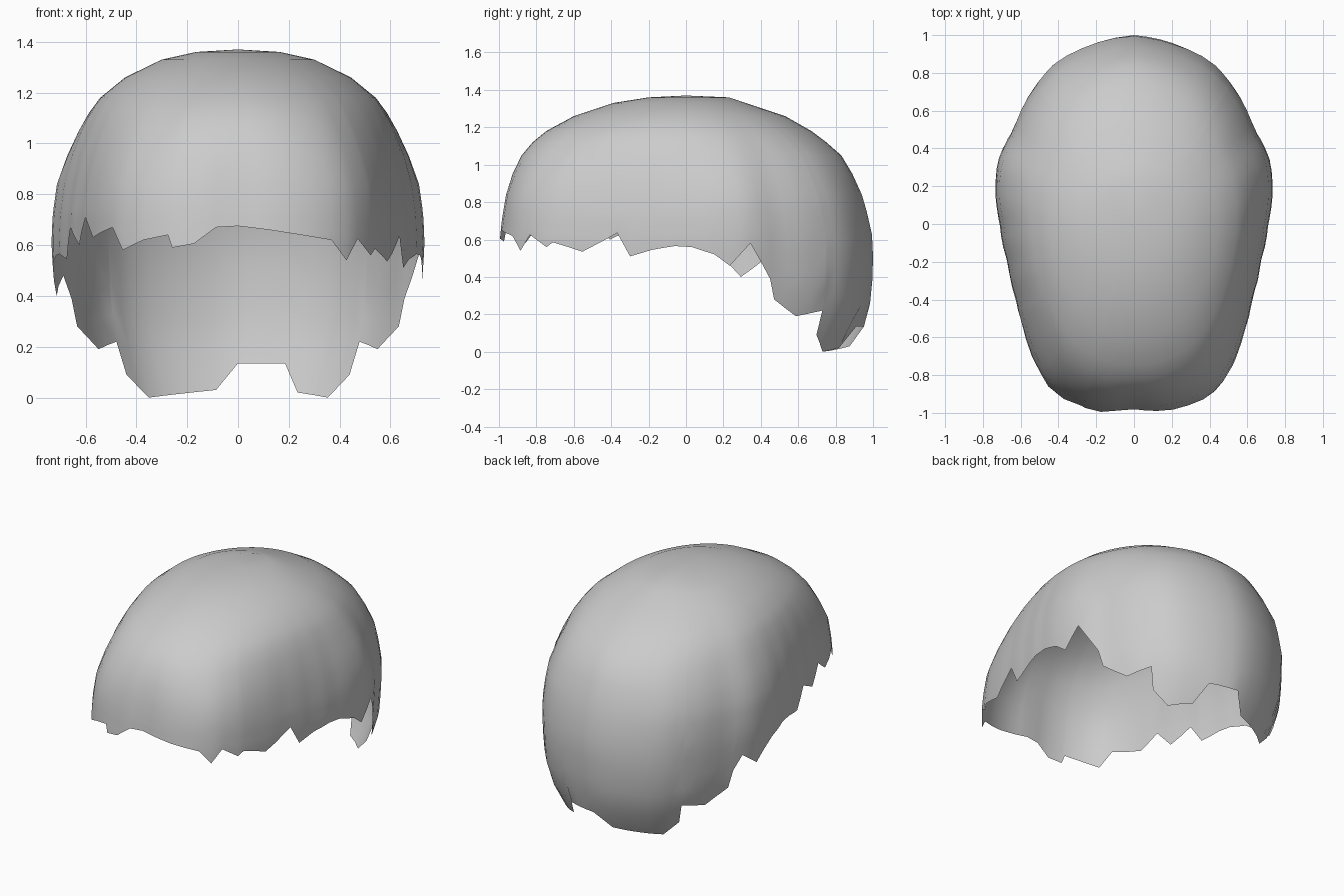
import bpy, bmesh, math

# Plan outline, one half, from front centre to back centre (x, y)
OUTLINE = [(0, -.985), (.18, -.99), (.30, -.955), (.39, -.915), (.46, -.85), (.53, -.73),
           (.58, -.58), (.625, -.4), (.67, -.2), (.71, 0), (.735, .18), (.72, .34),
           (.64, .5), (.56, .68), (.41, .86), (.32, .91), (.15, .975), (0, 1)]
# Height, front reach, back reach, half width
LEVELS = [(0, 1, .87, .60), (.13, 1, .95, .65), (.28, 1.005, .99, .71), (.45, 1.005, 1, .725),
          (.6, 1.005, 1, .735), (.72, .99, .975, .73), (.84, .97, .94, .713), (.95, .935, .89, .675),
          (1.05, .885, .83, .63), (1.12, .825, .75, .59), (1.18, .75, .67, .545),
          (1.26, .60, .53, .445), (1.33, .39, .32, .30), (1.36, .2, .23, .165), (1.37, 0, 0, 0)]
# Torn rim: degrees around from the front centre, height
RIM = [(0, .675), (7, .66), (21.7, .62), (26, .54), (29.5, .625), (35.2, .56), (37.3, .585),
       (47, .535), (60, .635), (65.6, .51), (75, .545), (85, .565), (92.5, .56), (101.8, .52),
       (107.7, .46), (115.6, .58), (120, .48), (124, .39), (126, .28), (135.5, .19),
       (145.6, .22), (146, .09), (152.7, 0), (163, .02), (167.7, .135), (180, .135), (186, .03),
       (207, 0), (214, .09), (214.4, .22), (224.5, .19), (234, .28), (236, .39), (240, .48),
       (248, .40), (252, .46), (258, .52), (267.5, .56), (275, .565), (285, .545), (292, .67),
       (303, .60), (310, .71), (317, .63), (328, .67), (332, .58), (338, .62), (344, .64),
       (345, .59), (350, .605), (355, .67), (360, .675)]


def lerp_table(table, t):
    for p, q in zip(table, table[1:]):
        if t <= q[0]:
            k = (t - p[0]) / (q[0] - p[0])
            return [a + (b - a) * k for a, b in zip(p[1:], q[1:])]
    return list(table[-1][1:])


RADII = [(math.degrees(math.atan2(x, -y)), math.hypot(x, y)) for x, y in OUTLINE]


def shell_point(deg, z):
    front, back, width = lerp_table(LEVELS, z)
    r = lerp_table(RADII, min(deg, 360 - deg))[0]
    a = math.radians(deg)
    ox, oy = r * math.sin(a) / .735, -r * math.cos(a)
    # the outline becomes a plain ellipse towards the crown
    k = min(1, max(0, (z - .84) / .45))
    n = math.hypot(ox, oy)
    s = 1 + (1 / n - 1) * k
    ox, oy = ox * s, oy * s
    return ox * width, oy * (back if oy > 0 else front), z


# Columns at every rim point, with extra ones in wide gaps
columns = []
for (a, za), (b, zb) in zip(RIM, RIM[1:]):
    n = max(1, math.ceil((b - a) / 6))
    columns += [(a + (b - a) * i / n, za + (zb - za) * i / n) for i in range(n)]

BAND = .75
upper = [BAND] + [lv[0] for lv in LEVELS if BAND < lv[0] < 1.37]
bm = bmesh.new()
grid = []
for deg, z0 in columns:
    heights = [z0 + (BAND - z0) * i / 5 for i in range(5)] + upper
    grid.append([bm.verts.new(shell_point(deg, z)) for z in heights])
crown = bm.verts.new((0, 0, 1.37))
for c, d in zip(grid, grid[1:] + grid[:1]):
    for i in range(len(c) - 1):
        bm.faces.new((c[i], d[i], d[i + 1], c[i + 1]))
    bm.faces.new((c[-1], d[-1], crown))
for f in bm.faces:
    f.smooth = True

# Skull cap: a single open shell
mesh = bpy.data.meshes.new("skull_cap")
bm.to_mesh(mesh)
bm.free()
cap = bpy.data.objects.new("skull_cap", mesh)
bpy.context.collection.objects.link(cap)
grey = bpy.data.materials.new("plain grey")
grey.diffuse_color = (.6, .6, .6, 1)
mesh.materials.append(grey)
